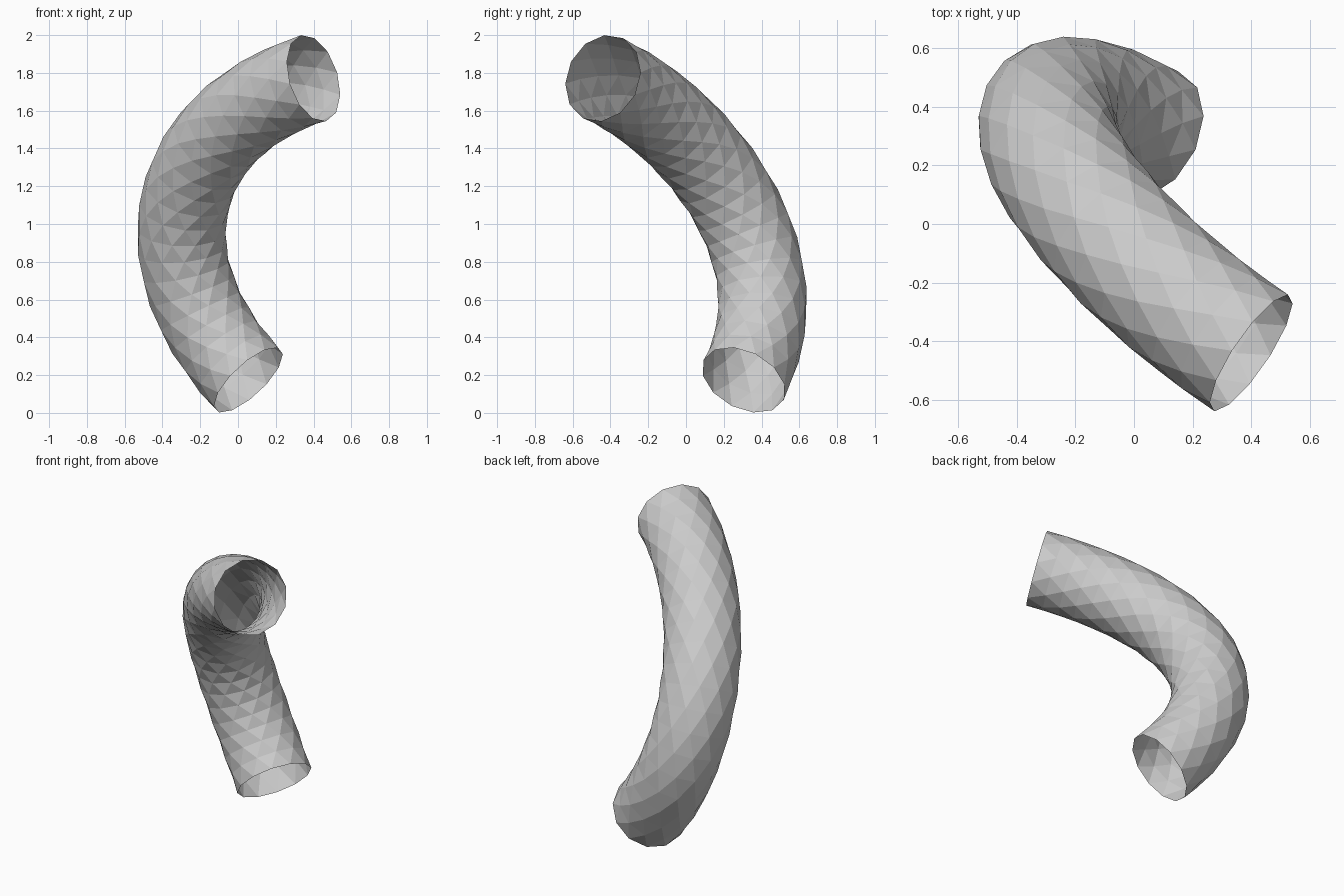
import bpy, bmesh, math
from mathutils import Vector

if "Cube" in bpy.data.objects:
    bpy.data.objects.remove(bpy.data.objects["Cube"])

SIDES, RINGS, RADIUS = 12, 21, 0.237

# Centre line: one Hermite span between the two open ends
P0, P1 = Vector((0.055, 0.305, 0.174)), Vector((0.40, -0.44, 1.772))
T0, T1 = Vector((-0.645, 0.36, 0.69)) * 2.8, Vector((0.80, -0.54, 0.25)) * 2.8


def point(u):
    return (P0 * (2*u**3 - 3*u**2 + 1) + P1 * (3*u**2 - 2*u**3)
            + T0 * (u**3 - 2*u**2 + u) + T1 * (u**3 - u**2))


def tangent(u):
    return (P0 * (6*u*u - 6*u) + P1 * (6*u - 6*u*u)
            + T0 * (3*u*u - 4*u + 1) + T1 * (3*u*u - 2*u)).normalized()


# Evenly spaced ring positions along the centre line
N = 400
lengths = [0.0]
for k in range(N):
    lengths.append(lengths[-1] + (point((k + 1) / N) - point(k / N)).length)
params = []
for i in range(RINGS):
    target = lengths[-1] * i / (RINGS - 1)
    params.append(min(range(N + 1), key=lambda k: abs(lengths[k] - target)) / N)

# Rings, each turned half a step from the last for a staggered triangle lattice
bm = bmesh.new()
rings = []
side = tangent(0).orthogonal().normalized()
for i, u in enumerate(params):
    t = tangent(u)
    side = (side - t * side.dot(t)).normalized()
    up = t.cross(side)
    ring = []
    for j in range(SIDES):
        a = 2 * math.pi * (j + 0.5 * i) / SIDES
        ring.append(bm.verts.new(point(u) + (side * math.cos(a) + up * math.sin(a)) * RADIUS))
    rings.append(ring)

# Triangles between neighbouring rings, ends left open
for a, b in zip(rings, rings[1:]):
    for j in range(SIDES):
        n = (j + 1) % SIDES
        bm.faces.new((a[j], a[n], b[j]))
        bm.faces.new((b[j], a[n], b[n]))

mesh = bpy.data.meshes.new("curved_tube")
bm.to_mesh(mesh)
bm.free()
bpy.context.collection.objects.link(bpy.data.objects.new("curved_tube", mesh))
